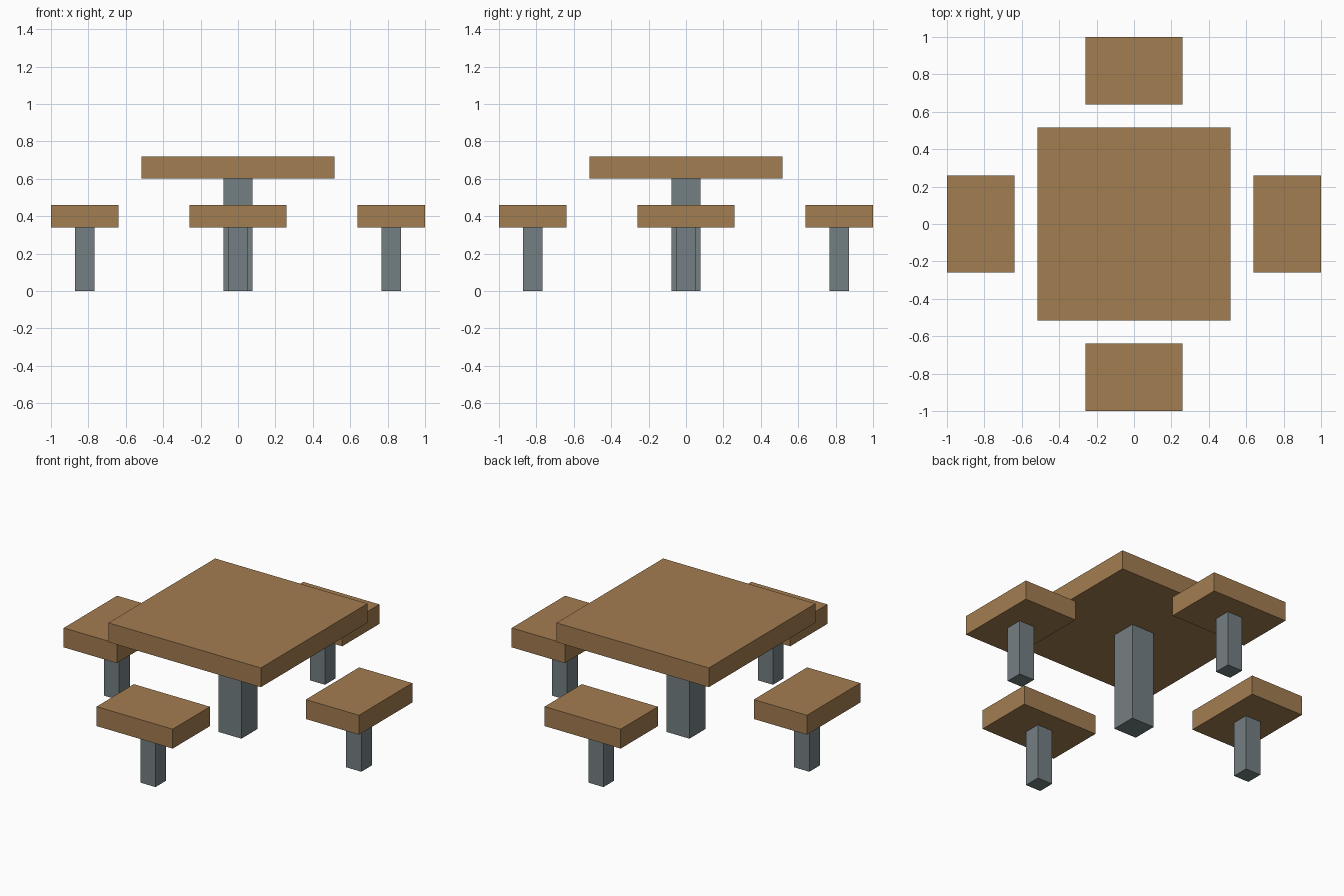
import bpy
from math import cos, sin, pi

if "Cube" in bpy.data.objects:
    bpy.data.objects.remove(bpy.data.objects["Cube"])


def material(name, color):
    mat = bpy.data.materials.new(name)
    mat.diffuse_color = (*color, 1)
    mat.use_nodes = True
    mat.node_tree.nodes["Principled BSDF"].inputs["Base Color"].default_value = mat.diffuse_color
    return mat


wood = material("wood", (0.37, 0.205, 0.082))
metal = material("grey_metal", (0.175, 0.212, 0.226))


def box(name, x, y, z0, z1, sx, sy, mat, angle=0):
    """Box centred on (x, y), spanning z0..z1, turned about z."""
    bpy.ops.mesh.primitive_cube_add(size=1, location=(x, y, (z0 + z1) / 2),
                                    rotation=(0, 0, angle))
    obj = bpy.context.object
    obj.name = name
    obj.scale = (sx, sy, z1 - z0)
    obj.data.materials.append(mat)
    return obj


# Table: square top on a central pedestal
box("table_top", 0, 0, 0.60, 0.718, 1.032, 1.032, wood)
box("table_pedestal", 0, 0, 0, 0.60, 0.155, 0.155, metal)

# Four seats, one per side, each on its own post
for i, side in enumerate(("right", "back", "left", "front")):
    a = i * pi / 2
    box(f"{side}_seat", 0.82 * cos(a), 0.82 * sin(a), 0.34, 0.459,
        0.36, 0.516, wood, a)
    box(f"{side}_seat_post", 0.82 * cos(a), 0.82 * sin(a), 0, 0.34,
        0.103, 0.103, metal, a)
